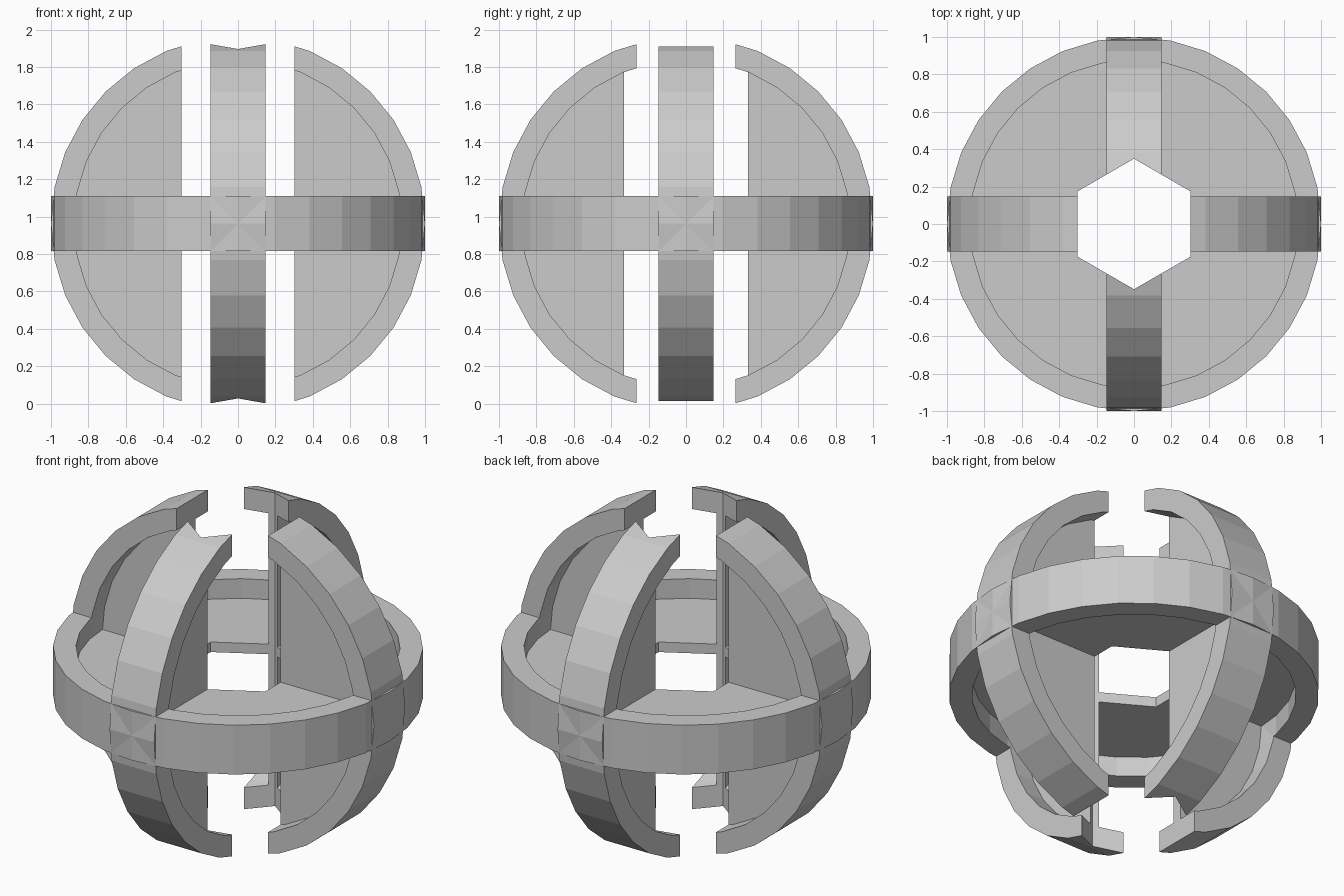
import bpy, bmesh
from math import pi, radians

if "Cube" in bpy.data.objects:
    bpy.data.objects.remove(bpy.data.objects["Cube"])

CZ = 0.962                 # height of the sphere centre
R, RI = 1.0, 0.876         # rim outer and inner radius
W, T = 0.147, 0.03         # half widths of rim and thin web
SEG = 32

# Hexagonal bore cutter along z
bpy.ops.mesh.primitive_cylinder_add(vertices=6, radius=0.349, depth=3, location=(0, 0, CZ))
cutter = bpy.context.object
cutter.name = "hex_bore_cutter"
cutter.hide_render = True


def wheel(name, rot):
    """Lathed disc with a wide rim and thin web, pierced by the bore."""
    profile = [(0, -T), (RI, -T), (RI, -W), (R, -W), (R, W), (RI, W), (RI, T), (0, T)]
    bm = bmesh.new()
    vs = [bm.verts.new((r, 0, z)) for r, z in profile]
    es = [bm.edges.new(p) for p in zip(vs, vs[1:])]
    bmesh.ops.spin(bm, geom=vs + es, cent=(0, 0, 0), axis=(0, 0, 1),
                   angle=2 * pi, steps=SEG, use_duplicate=False)
    bmesh.ops.remove_doubles(bm, verts=bm.verts, dist=1e-4)
    bmesh.ops.recalc_face_normals(bm, faces=bm.faces)
    me = bpy.data.meshes.new(name)
    bm.to_mesh(me)
    bm.free()
    ob = bpy.data.objects.new(name, me)
    bpy.context.collection.objects.link(ob)
    ob.location = (0, 0, CZ)
    ob.rotation_euler = [radians(a) for a in rot]
    mod = ob.modifiers.new("bore", 'BOOLEAN')
    mod.operation = 'DIFFERENCE'
    mod.solver = 'EXACT'
    mod.object = cutter
    bpy.context.view_layer.objects.active = ob
    bpy.ops.object.modifier_apply(modifier=mod.name)
    return ob


# Three mutually perpendicular wheels
wheel("horizontal_ring", (0, 0, 0))
wheel("front_facing_ring", (90, 0, 0))
wheel("side_facing_ring", (0, 90, 0))

bpy.data.objects.remove(cutter)
